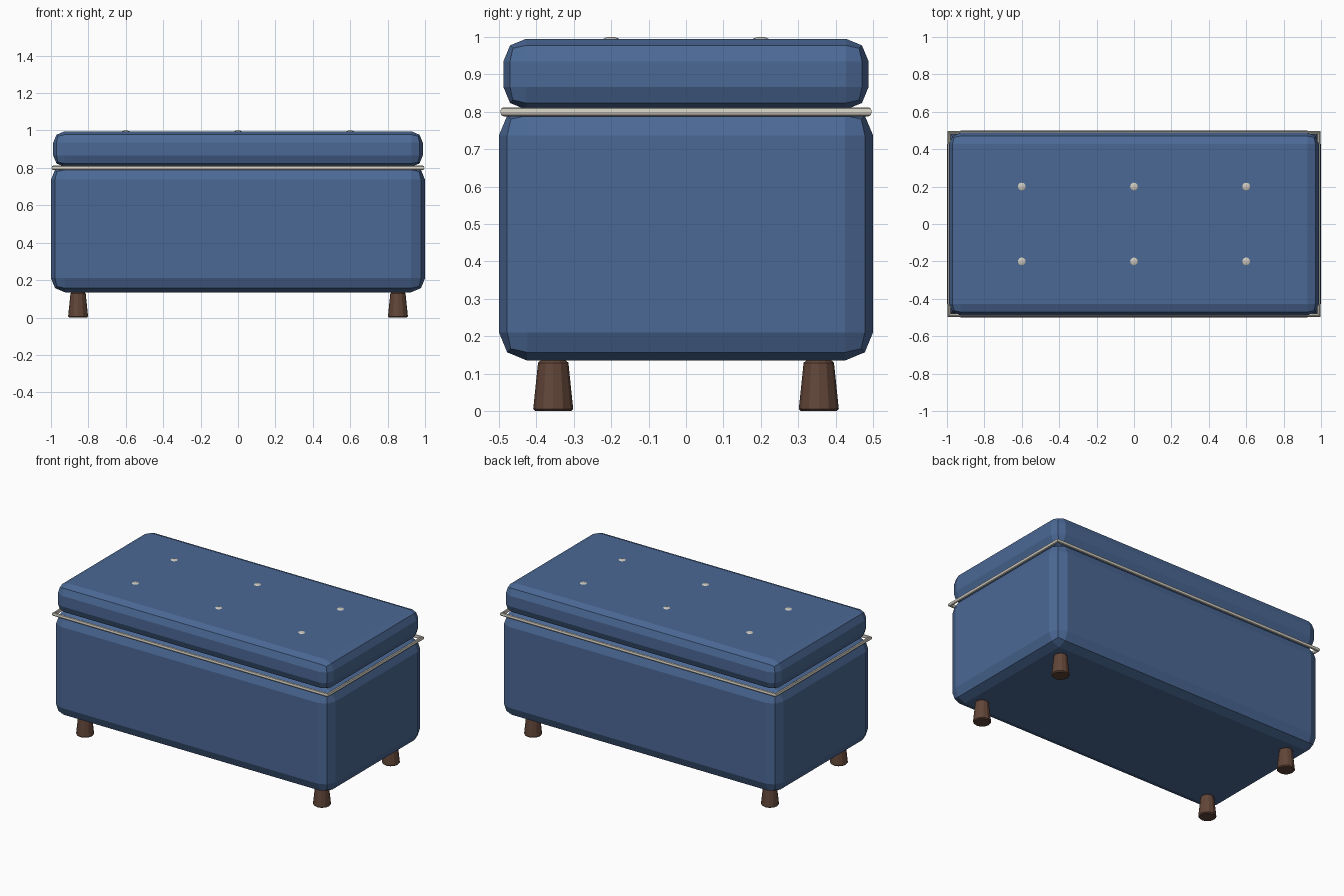
import bpy, bmesh
from mathutils import Matrix

if "Cube" in bpy.data.objects:
    bpy.data.objects.remove(bpy.data.objects["Cube"])


def material(name, rgb):
    m = bpy.data.materials.new(name)
    m.diffuse_color = (*rgb, 1)
    m.use_nodes = True
    m.node_tree.nodes["Principled BSDF"].inputs["Base Color"].default_value = m.diffuse_color
    return m


BLUE = material("blue_fabric", (0.07, 0.14, 0.30))
WOOD = material("brown_wood", (0.12, 0.06, 0.04))
CREAM = material("cream_trim", (0.62, 0.59, 0.52))


def add_object(name, bm, mat):
    mesh = bpy.data.meshes.new(name)
    bm.to_mesh(mesh)
    bm.free()
    mesh.materials.append(mat)
    obj = bpy.data.objects.new(name, mesh)
    bpy.context.collection.objects.link(obj)
    return obj


def cushion(name, hx, hy, z0, z1, bevel):
    """Box with two-segment rounded edges."""
    bm = bmesh.new()
    bmesh.ops.create_cube(bm, size=1)
    bmesh.ops.scale(bm, vec=(2 * hx, 2 * hy, z1 - z0), verts=bm.verts)
    bmesh.ops.translate(bm, vec=(0, 0, (z0 + z1) / 2), verts=bm.verts)
    bmesh.ops.bevel(bm, geom=bm.edges[:], offset=bevel, segments=2,
                    profile=0.5, affect='EDGES')
    return add_object(name, bm, BLUE)


# Storage body and padded lid
cushion("body", 1.0, 0.5, 0.135, 0.812, 0.075)
cushion("lid", 0.988, 0.488, 0.806, 0.995, 0.06)

# Piping around the seam, with mitred corners
curve = bpy.data.curves.new("piping", 'CURVE')
curve.dimensions = '3D'
curve.bevel_depth = 0.012
curve.bevel_resolution = 2
spline = curve.splines.new('POLY')
spline.points.add(3)
for p, (sx, sy) in zip(spline.points, [(-1, -1), (1, -1), (1, 1), (-1, 1)]):
    p.co = (sx * 0.988, sy * 0.488, 0.80, 1)
spline.use_cyclic_u = True
spline.use_smooth = False
curve.materials.append(CREAM)
bpy.context.collection.objects.link(bpy.data.objects.new("piping", curve))

# Tapered legs with softened rims
for sx in (-1, 1):
    for sy in (-1, 1):
        bm = bmesh.new()
        bmesh.ops.create_cone(bm, cap_ends=True, segments=12, radius1=0.054,
                              radius2=0.04, depth=0.135,
                              matrix=Matrix.Translation((sx * 0.855, sy * 0.355, 0.0675)))
        rims = [e for e in bm.edges
                if abs(e.verts[0].co.z - e.verts[1].co.z) < 0.001]
        bmesh.ops.bevel(bm, geom=rims, offset=0.006, segments=1,
                        affect='EDGES')
        add_object(f"leg_{'left' if sx < 0 else 'right'}_{'front' if sy < 0 else 'back'}",
                   bm, WOOD)

# Tufting buttons on the lid
for x in (-0.6, 0, 0.6):
    for y in (-0.2, 0.2):
        bm = bmesh.new()
        bmesh.ops.create_uvsphere(
            bm, u_segments=12, v_segments=8, radius=0.025,
            matrix=Matrix.Translation((x, y, 0.99)) @ Matrix.Diagonal((1, 1, 0.4, 1)))
        add_object("lid_button", bm, CREAM)
